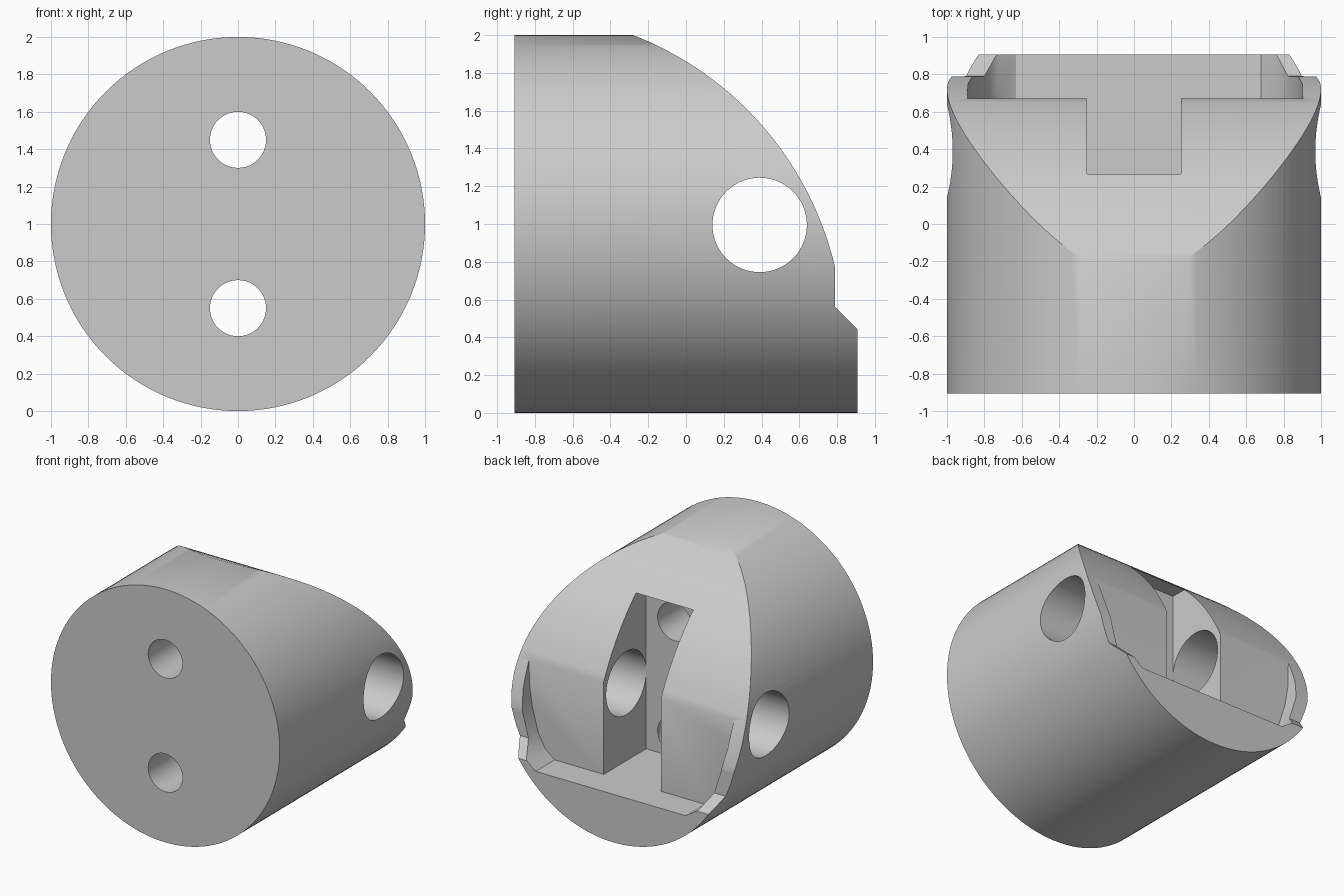
import bpy, bmesh
from math import radians, sin, cos, asin
from mathutils import Vector

if "Cube" in bpy.data.objects:
    bpy.data.objects.remove(bpy.data.objects["Cube"])

HALF = 0.907            # half length of the body along y
FLOOR, ROOF = 0.38, 1.66

grey = bpy.data.materials.new("light_grey")
grey.use_nodes = True
grey.diffuse_color = (0.6, 0.6, 0.6, 1)
grey.node_tree.nodes["Principled BSDF"].inputs["Base Color"].default_value = (0.6, 0.6, 0.6, 1)


def prism(name, points, sweep):
    """Extrude a closed outline of 3D points along a sweep vector."""
    bm = bmesh.new()
    face = bm.faces.new([bm.verts.new(p) for p in points])
    top = bmesh.ops.extrude_face_region(bm, geom=[face])["geom"]
    moved = [v for v in top if isinstance(v, bmesh.types.BMVert)]
    bmesh.ops.translate(bm, verts=moved, vec=sweep)
    bmesh.ops.recalc_face_normals(bm, faces=bm.faces)
    mesh = bpy.data.meshes.new(name)
    bm.to_mesh(mesh)
    bm.free()
    mesh.materials.append(grey)
    obj = bpy.data.objects.new(name, mesh)
    bpy.context.collection.objects.link(obj)
    return obj


def circle(r, n, a, b):
    angles = [radians(360 * i / n) for i in range(n)]
    return [(a + r * cos(t), b + r * sin(t)) for t in angles]


def along_x(name, outline, x0, x1):
    return prism(name, [(x0, y, z) for y, z in outline], Vector((x1 - x0, 0, 0)))


def along_y(name, outline, y0, y1):
    return prism(name, [(x, y0, z) for x, z in outline], Vector((0, y1 - y0, 0)))


# Round body lying along y
body = along_y("round_body", circle(1, 128, 0, 1), -HALF, HALF)

# Curved back slope, running down to a small step and chamfer
cy, cz, radius = -0.914, 0.369, 1.75
low, high = asin((0.77 - cz) / radius), radians(76)
slope = [(cy + radius * cos(low + (high - low) * i / 32),
          cz + radius * sin(low + (high - low) * i / 32)) for i in range(33)]
slope += [(slope[-1][0], 2.4), (1.2, 2.4), (1.2, 0.4), (0.95, 0.4), (0.79, 0.56)]

# Wide rear pocket with rounded side walls
right = [(0.68, FLOOR), (0.765, 0.45), (0.824, 0.56), (0.875, 0.75), (0.9, 0.92), (0.905, 1.3)]
left = [(-0.63, FLOOR), (-0.738, 0.45), (-0.8, 0.56), (-0.86, 0.75), (-0.888, 0.92), (-0.893, 1.3)]

# Deep central slot
slot = [(-0.25, FLOOR), (0.25, FLOOR), (0.25, ROOF), (-0.25, ROOF)]

cutters = [
    along_x("slope_cutter", slope, -1.2, 1.2),
    along_y("pocket_cutter", right + left[::-1], 0.67, 1.3),
    along_y("slot_cutter", slot, 0.14, 1.3),
    along_x("cross_hole_cutter", circle(0.25, 64, 0.39, 0.995), -1.2, 1.2),
]
# Two screw holes through the front
for z in (0.55, 1.45):
    cutters.append(along_y("screw_hole_cutter", circle(0.15, 48, 0, z), -1.2, 0.3))

bpy.ops.object.select_all(action="DESELECT")
bpy.context.view_layer.objects.active = body
body.select_set(True)
for cutter in cutters:
    cutter.hide_render = True
    mod = body.modifiers.new("cut", "BOOLEAN")
    mod.operation, mod.solver, mod.object = "DIFFERENCE", "EXACT", cutter
    bpy.ops.object.modifier_apply(modifier=mod.name)
    bpy.data.objects.remove(cutter)

bpy.ops.object.shade_smooth_by_angle(angle=radians(30))
